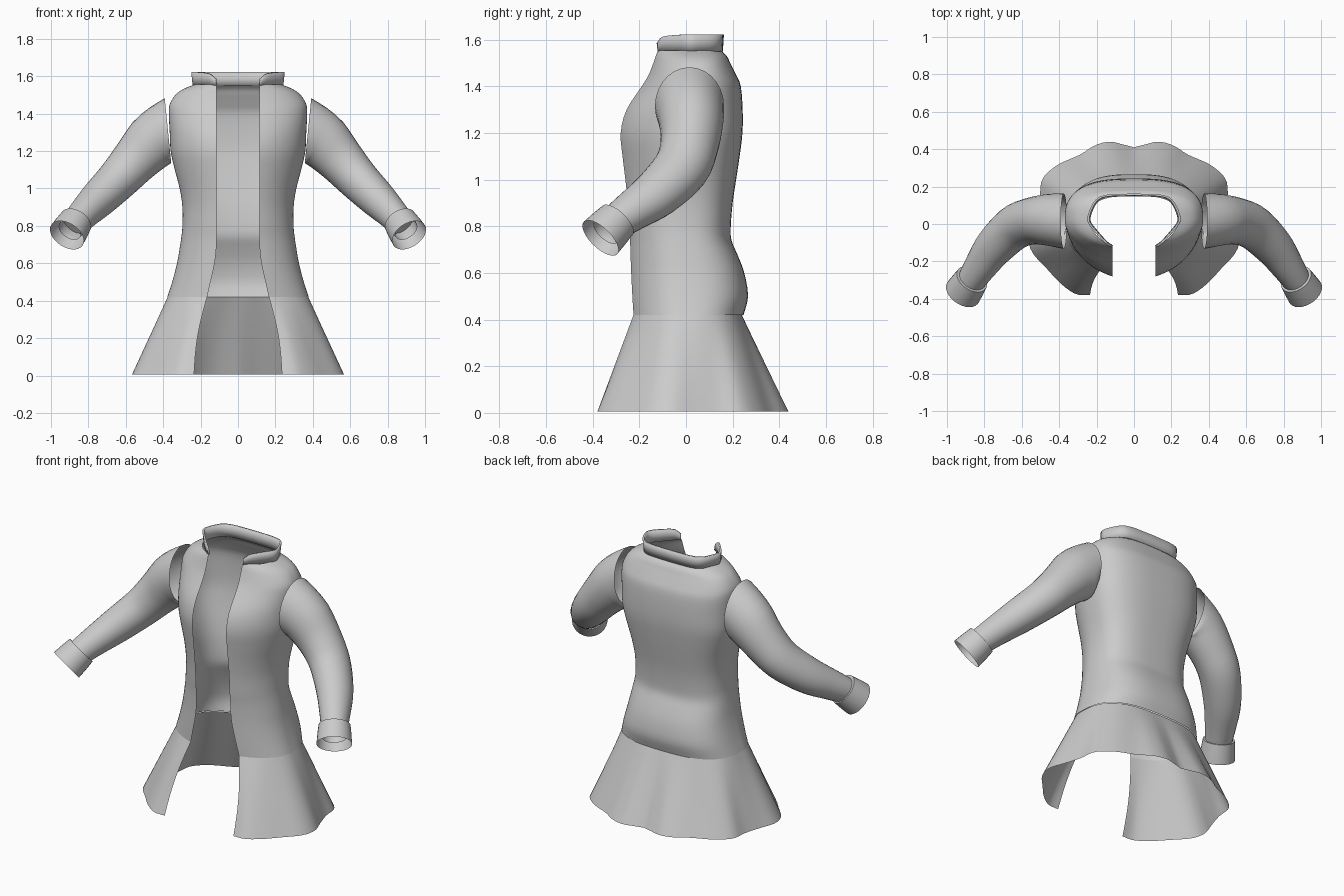
import bpy, math
from mathutils import Vector

if "Cube" in bpy.data.objects:
    bpy.data.objects.remove(bpy.data.objects["Cube"])

cloth = bpy.data.materials.new("grey_cloth")
cloth.diffuse_color = (0.6, 0.6, 0.6, 1)
cloth.use_nodes = True
cloth.node_tree.nodes["Principled BSDF"].inputs["Base Color"].default_value = cloth.diffuse_color


def smooth_path(rows, n):
    """Catmull-Rom resampling of rows of numbers, n steps per span."""
    p = [Vector(r) for r in rows]
    p = [2 * p[0] - p[1]] + p + [2 * p[-1] - p[-2]]
    out = []
    for i in range(1, len(p) - 2):
        a, b, c, d = p[i - 1:i + 3]
        for k in range(n):
            t = k / n
            out.append(0.5 * (2 * b + (c - a) * t + (2 * a - 5 * b + 4 * c - d) * t * t
                              + (3 * b - a - 3 * c + d) * t ** 3))
    return out + [p[-2]]


def loft(name, rings, closed=False, angle=40):
    """Skin a list of equally long rings of points."""
    n = len(rings[0])
    verts = [tuple(v) for r in rings for v in r]
    faces = []
    for j in range(len(rings) - 1):
        for i in range(n if closed else n - 1):
            k = (i + 1) % n
            faces.append((j * n + i, j * n + k, (j + 1) * n + k, (j + 1) * n + i))
    me = bpy.data.meshes.new(name)
    me.from_pydata(verts, [], faces)
    me.materials.append(cloth)
    ob = bpy.data.objects.new(name, me)
    bpy.context.collection.objects.link(ob)
    bpy.ops.object.select_all(action='DESELECT')
    ob.select_set(True)
    bpy.context.view_layer.objects.active = ob
    bpy.ops.object.shade_smooth_by_angle(angle=math.radians(angle))
    return ob


def both_sides(half):
    """Extend a half path (front edge to centre back) across x = 0."""
    return half + [Vector((-v.x, v.y, v.z)) for v in reversed(half[:-1])]


FRONT, BACK = 14, 18


def section(z, w, yf, yb, g, ym):
    """Half torso outline: rounded front, flatter back."""
    pts = []
    a0 = math.acos(g / w)
    for i in range(FRONT):
        a = a0 * (1 - i / FRONT)
        pts.append(Vector((w * math.cos(a), ym + (yf - ym) * math.sin(a) / math.sin(a0), z)))
    for i in range(BACK + 1):
        a = math.pi / 2 * i / BACK
        pts.append(Vector((w * max(math.cos(a), 0) ** 0.72, ym + (yb - ym) * math.sin(a) ** 0.72, z)))
    pts[-1].x = 0
    return pts


# torso: height, half width, front y, back y, half opening, widest y
torso_rows = [
    (1.555, .235, -.12, .15, .115, .03), (1.53, .295, -.13, .175, .115, .03),
    (1.50, .335, -.14, .19, .115, .03), (1.45, .365, -.16, .215, .115, .02),
    (1.40, .37, -.19, .235, .115, .02), (1.30, .365, -.255, .243, .115, .02),
    (1.20, .36, -.28, .242, .115, .02), (1.10, .338, -.272, .23, .115, .01),
    (1.00, .312, -.26, .215, .115, .0), (.90, .297, -.25, .2, .115, -.01),
    (.80, .297, -.245, .192, .115, -.02), (.74, .303, -.24, .195, .115, -.02),
    (.68, .312, -.238, .22, .116, -.02), (.60, .326, -.235, .25, .125, -.02),
    (.50, .352, -.23, .266, .147, -.02), (.42, .378, -.225, .247, .165, -.02)]
loft("torso", [both_sides(section(*r)) for r in smooth_path(torso_rows, 3)])

# flared skirt: blends from the waist seam to a wavy hem
hem = smooth_path([
    (.235, -.38, 0), (.31, -.375, 0), (.39, -.32, 0), (.47, -.235, 0), (.545, -.15, 0),
    (.567, -.06, 0), (.535, .04, 0), (.505, .14, 0), (.49, .24, 0), (.41, .315, 0),
    (.29, .37, 0), (.21, .42, 0), (.13, .44, 0), (.06, .425, 0), (0, .41, 0)], 8)
seam = section(.42, .376, -.225, .24, .165, -.02)


def resample(pts, n):
    d = [0]
    for a, b in zip(pts, pts[1:]):
        d.append(d[-1] + (b - a).length)
    out, i = [], 0
    for k in range(n + 1):
        s = d[-1] * k / n
        while i < len(pts) - 2 and d[i + 1] < s:
            i += 1
        out.append(pts[i].lerp(pts[i + 1], (s - d[i]) / (d[i + 1] - d[i])))
    return out


N = 48
seam, hem = resample(seam, N), resample(hem, N)
rings = []
for j in range(13):
    t = j / 12
    half = []
    for i in range(N + 1):
        v = seam[i].lerp(hem[i], t)
        v.x += .015 * math.sin(math.pi * t) * max(0, 1 - i / 8)   # curved front edge
        v.z = .42 - .415 * t
        half.append(v)
    rings.append(both_sides(half))
loft("skirt", rings)

# standing collar: x, y, bottom z, top z along the neckline
half_collar = smooth_path([(.118, -.122, 1.55, 1.585), (.15, -.1, 1.55, 1.612), (.2, -.045, 1.55, 1.62),
                           (.24, .01, 1.55, 1.622), (.235, .06, 1.55, 1.622), (.2, .125, 1.55, 1.622),
                           (.14, .152, 1.55, 1.622), (0, .158, 1.55, 1.622)], 4)
rings = []
for t in (0, .5, 1):
    k = 1 + .03 * t
    rings.append(both_sides([Vector((p[0] * k, p[1] * k, p[2] + (p[3] - p[2]) * t)) for p in half_collar]))
collar = loft("collar", rings)
thick = collar.modifiers.new("thickness", 'SOLIDIFY')
thick.thickness = .01


def tube(name, stations, mirror, n=28, steps=4, first=None, angle=40):
    """Round tube along stations of x, y, z, depth radius, height radius."""
    st = smooth_path(stations, steps) if steps > 1 else [Vector(s) for s in stations]
    rings = []
    for i, s in enumerate(st):
        c = Vector(s[:3])
        d = (Vector(st[min(i + 1, len(st) - 1)][:3]) - Vector(st[max(i - 1, 0)][:3])).normalized()
        if first and i < steps:
            d = Vector(first).lerp(d, i / steps).normalized()
        side = (Vector((0, 1, 0)) - d * d.y).normalized()
        up = d.cross(side)
        ring = []
        for k in range(n):
            a = 2 * math.pi * k / n
            v = c + side * s[3] * math.cos(a) + up * s[4] * math.sin(a)
            ring.append(Vector((v.x * mirror, v.y, v.z)))
        rings.append(ring)
    return loft(name, rings, closed=True, angle=angle)


for label, m in (("left", 1), ("right", -1)):
    # bent sleeve from armhole to wrist
    tube(label + "_sleeve", [
        (.375, .015, 1.315, .148, .168), (.46, .022, 1.245, .138, .15), (.55, .015, 1.15, .125, .128),
        (.64, -.02, 1.05, .12, .113), (.745, -.12, .945, .108, .1), (.82, -.225, .87, .09, .085),
        (.875, -.31, .81, .074, .074), (.9, -.345, .775, .066, .066)], m, first=(1, 0, -.1))
    # flared cuff folded over the wrist
    tube(label + "_cuff", [
        (.89, -.33, .79, .068, .068), (.868, -.297, .822, .082, .082), (.866, -.294, .825, .09, .09),
        (.89, -.33, .788, .096, .096), (.915, -.367, .75, .1, .1)], m, steps=1)
